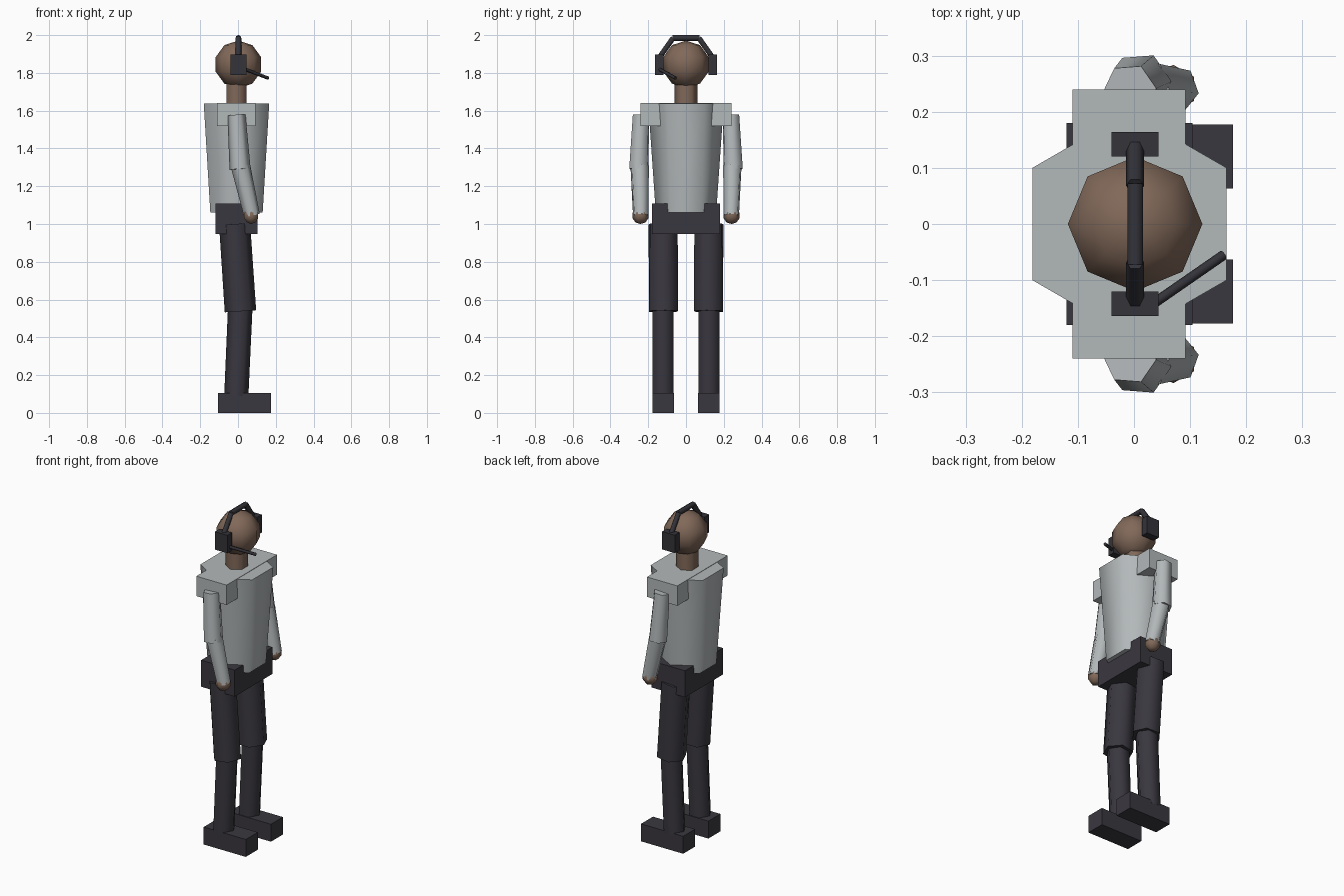
import bpy, bmesh, math
from mathutils import Vector

cube = bpy.data.objects.get("Cube")
if cube:
    bpy.data.objects.remove(cube, do_unlink=True)


def material(name, rgb):
    m = bpy.data.materials.new(name)
    m.use_nodes = True
    m.diffuse_color = (*rgb, 1)
    m.node_tree.nodes["Principled BSDF"].inputs["Base Color"].default_value = (*rgb, 1)
    return m


shirt = material("light_grey_shirt", (0.45, 0.48, 0.49))
skin = material("brown_skin", (0.22, 0.14, 0.10))
cloth = material("dark_trousers", (0.042, 0.039, 0.050))
plastic = material("black_plastic", (0.034, 0.033, 0.041))


def finish(name, bm, mat, smooth=True):
    mesh = bpy.data.meshes.new(name)
    bmesh.ops.recalc_face_normals(bm, faces=bm.faces)
    for f in bm.faces:
        f.smooth = smooth
    # keep the rims of the end caps crisp
    for e in bm.edges:
        e.smooth = e.calc_face_angle(0) < math.radians(65)
    bm.to_mesh(mesh)
    bm.free()
    mesh.materials.append(mat)
    obj = bpy.data.objects.new(name, mesh)
    bpy.context.collection.objects.link(obj)
    return obj


def box(name, low, high, mat):
    bm = bmesh.new()
    bmesh.ops.create_cube(bm, size=1)
    for v in bm.verts:
        v.co = [a if c < 0 else b for a, b, c in zip(low, high, v.co)]
    return finish(name, bm, mat, False)


def limb(name, start, end, r1, r2, mat, turn=0, sides=6):
    """Tapered prism from start to end; turn is the angle of its first corner."""
    start, end = Vector(start), Vector(end)
    rot = Vector((0, 0, 1)).rotation_difference(end - start)
    bm = bmesh.new()
    rings = []
    for centre, r in ((start, r1), (end, r2)):
        angles = [math.radians(turn) + math.tau * i / sides for i in range(sides)]
        rings.append([bm.verts.new(centre + rot @ Vector((r * math.cos(a), r * math.sin(a), 0)))
                      for a in angles])
    lower, upper = rings
    for i in range(sides):
        j = (i + 1) % sides
        bm.faces.new((lower[i], lower[j], upper[j], upper[i]))
    bm.faces.new(lower)
    bm.faces.new(upper)
    return finish(name, bm, mat)


def ball(name, centre, r, u, v, mat):
    bm = bmesh.new()
    bmesh.ops.create_uvsphere(bm, u_segments=u, v_segments=v, radius=r)
    bmesh.ops.translate(bm, verts=bm.verts, vec=centre)
    return finish(name, bm, mat)


# Trunk and head, facing +x
limb("torso", (-0.008, 0, 1.06), (-0.008, 0, 1.638), 0.16, 0.2, shirt, 90)
box("shoulders", (-0.11, -0.24, 1.52), (0.092, 0.24, 1.64), shirt)
box("pelvis", (-0.12, -0.18, 0.948), (0.104, 0.18, 1.108), cloth)
limb("neck", (-0.008, 0, 1.62), (-0.008, 0, 1.75), 0.061, 0.061, skin, 90)
ball("head", (0.002, 0, 1.845), 0.126, 8, 5, skin)

# Limbs and ear cups on both sides
for side, s in (("left", 1), ("right", -1)):
    limb(side + "_upper_arm", (-0.008, s * 0.238, 1.577), (0.011, s * 0.25, 1.29),
         0.048, 0.056, shirt)
    limb(side + "_forearm", (0.014, s * 0.245, 1.305), (0.074, s * 0.24, 1.045),
         0.052, 0.043, shirt)
    ball(side + "_hand", (0.07, s * 0.241, 1.045), 0.045, 6, 5, skin)
    limb(side + "_thigh", (-0.018, s * 0.121, 1.0), (0.013, s * 0.119, 0.538),
         0.083, 0.084, cloth)
    limb(side + "_shin", (0.012, s * 0.122, 0.56), (-0.009, s * 0.122, 0.09),
         0.065, 0.064, cloth)
    y = sorted((s * 0.063, s * 0.177))
    box(side + "_foot", (-0.105, y[0], 0), (0.176, y[1], 0.105), cloth)
    y = sorted((s * 0.12, s * 0.164))
    box(side + "_ear_cup", (-0.04, y[0], 1.79), (0.044, y[1], 1.898), plastic)
    limb(side + "_headband_arm", (0.002, s * 0.142, 1.88), (0.002, s * 0.068, 1.985),
         0.016, 0.016, plastic)

# Top of the headset and its microphone
limb("headband_top", (0.002, -0.072, 1.985), (0.002, 0.072, 1.985), 0.016, 0.016, plastic, 30)
limb("microphone_boom", (0.03, -0.145, 1.822), (0.16, -0.055, 1.772), 0.009, 0.009, plastic)
